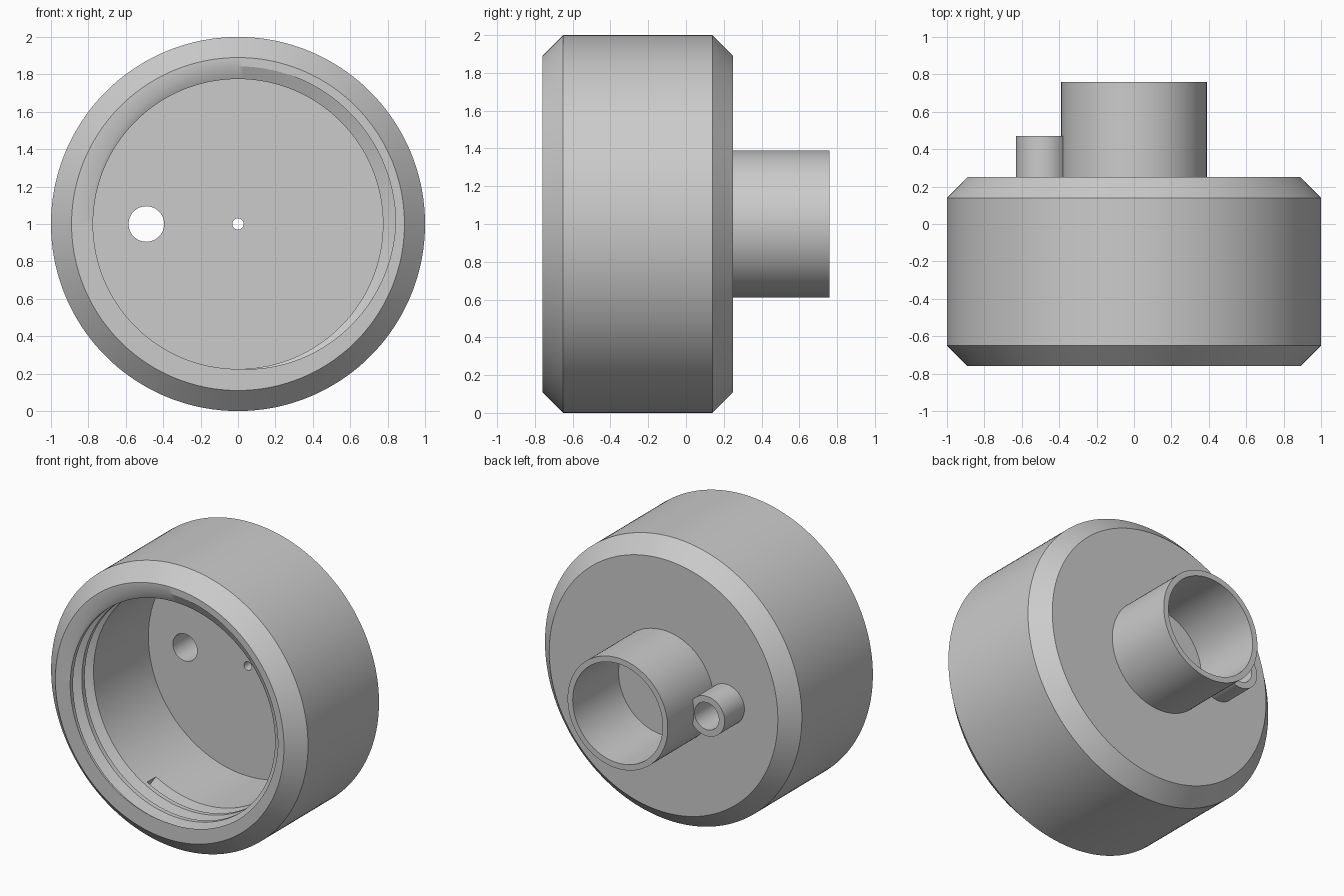
import bpy, bmesh, math

cube = bpy.data.objects.get("Cube")
if cube:
    bpy.data.objects.remove(cube, do_unlink=True)

grey = bpy.data.materials.new("plain grey")
grey.use_nodes = True
GREY = (0.6, 0.6, 0.6, 1)
grey.diffuse_color = GREY
grey.node_tree.nodes["Principled BSDF"].inputs["Base Color"].default_value = GREY

STEPS = 180                          # columns round the cap
FRONT, FLOOR, BACK, END = -0.76, 0.11, 0.25, 0.76
BORE, DEPTH, PITCH = 0.775, 0.068, 0.13
END_TURN, END_STEP = 2, 59           # where the thread stops
HOLES = [(0.0, 0.03), (-0.49, 0.095)]  # x centre, radius


def point(r, a, y, cx=0.0):
    return (cx + r * math.cos(a), y, 1 + r * math.sin(a))


def finish(bm, name):
    bmesh.ops.recalc_face_normals(bm, faces=bm.faces)
    mesh = bpy.data.meshes.new(name)
    bm.to_mesh(mesh)
    bm.free()
    mesh.materials.append(grey)
    ob = bpy.data.objects.new(name, mesh)
    bpy.context.collection.objects.link(ob)
    bpy.ops.object.select_all(action='DESELECT')
    ob.select_set(True)
    bpy.context.view_layer.objects.active = ob
    bpy.ops.object.shade_smooth_by_angle(angle=math.radians(30))
    return ob


def lathe(bm, profile, cx=0.0, n=96, closed=False):
    """Turn (radius, y) points about a y-directed axis."""
    rings = [[bm.verts.new(point(r, math.tau * i / n, y, cx)) for i in range(n)]
             for r, y in profile]
    pairs = list(zip(rings, rings[1:]))
    if closed:
        pairs.append((rings[-1], rings[0]))
    for a, b in pairs:
        for i in range(n):
            j = (i + 1) % n
            bm.faces.new((a[i], a[j], b[j], b[i]))


def column(step, stopped):
    """Section of the cap at one angle: outside, rim, threaded bore."""
    pts = [(0.89, BACK), (1, BACK - 0.11), (1, FRONT + 0.11), (0.89, FRONT)]
    wall = [(BORE, 0.0)]
    mouth, root = 0.375 * PITCH, 0.125 * PITCH
    for turn in range(-1, 4):
        centre = PITCH * (turn + step / STEPS + 0.125)
        cut = turn < END_TURN or (turn == END_TURN and not stopped)
        for off in (-mouth, -root, root, mouth):
            d = max(0.0, centre + off)
            h = (mouth - abs(d - centre)) / (mouth - root)
            h = min(1.0, max(0.0, h)) if cut else 0.0
            if d == 0.0:             # groove running out through the rim
                wall = [(max(w[0], BORE + DEPTH * h), 0.0) for w in wall]
                wall.append(wall[-1])
            else:
                wall.append((BORE + DEPTH * h, d))
    pts += [(r, FRONT + d) for r, d in wall] + [(BORE, FLOOR)]
    angle = -math.tau * (step % STEPS) / STEPS
    return [point(r, angle, y) for r, y in pts]


# Threaded cap, with a blunt end to the thread groove
bm = bmesh.new()
sections = []
for s in range(STEPS + 1):
    sections.append(column(s, s > END_STEP))
    if s == END_STEP:
        sections.append(column(s, True))
cols = [[bm.verts.new(p) for p in sec] for sec in sections]
for a, b in zip(cols, cols[1:]):
    for i in range(len(a) - 1):
        bm.faces.new((a[i], a[i + 1], b[i + 1], b[i]))
bmesh.ops.remove_doubles(bm, verts=bm.verts, dist=2e-5)

# Through holes, then the floor and the back face around them
for cx, r in HOLES:
    lathe(bm, [(r, FLOOR), (r, BACK)], cx, 48)
for y in (FLOOR, BACK):
    edges = [e for e in bm.edges if e.is_boundary
             and all(abs(v.co.y - y) < 1e-4 for v in e.verts)]
    bmesh.ops.triangle_fill(bm, edges=edges, use_beauty=True, normal=(0, 1, 0))
finish(bm, "threaded_cap")

# Open tubes on the back
for name, cx, outer, inner, end in (("large_spout", 0.0, 0.39, 0.35, END),
                                    ("small_spout", -0.49, 0.14, 0.095, 0.47)):
    bm = bmesh.new()
    lathe(bm, [(outer, BACK), (outer, end), (inner, end), (inner, BACK)], cx)
    finish(bm, name)
